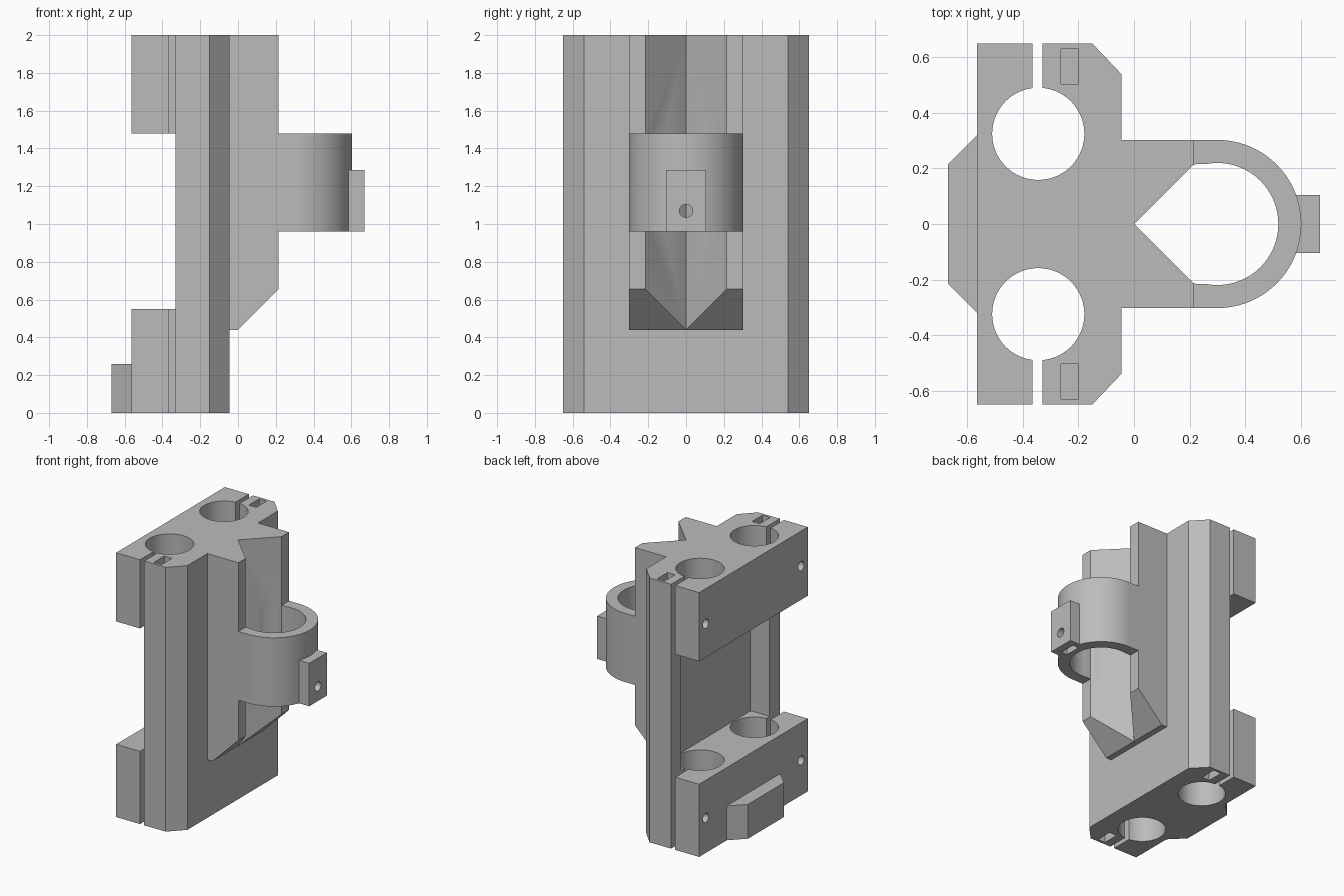
import bpy
import bmesh
import math
from mathutils import Matrix

cube = bpy.data.objects.get("Cube")
if cube:
    bpy.data.objects.remove(cube, do_unlink=True)

grey = bpy.data.materials.new("plain grey")
grey.use_nodes = True
colour = (0.5, 0.5, 0.5, 1)
grey.diffuse_color = colour
grey.node_tree.nodes["Principled BSDF"].inputs["Base Color"].default_value = colour


def finish(name, bm):
    bmesh.ops.recalc_face_normals(bm, faces=bm.faces[:])
    mesh = bpy.data.meshes.new(name)
    bm.to_mesh(mesh)
    bm.free()
    mesh.materials.append(grey)
    ob = bpy.data.objects.new(name, mesh)
    bpy.context.collection.objects.link(ob)
    return ob


def prism(name, points, low, high, axis="z"):
    """Extrude an outline: xy outline along z, or xz outline along y."""
    bm = bmesh.new()
    place = (lambda a, b: (a, b, low)) if axis == "z" else (lambda a, b: (a, low, b))
    face = bm.faces.new([bm.verts.new(place(a, b)) for a, b in points])
    new = bmesh.ops.extrude_face_region(bm, geom=[face])["geom"]
    verts = [g for g in new if isinstance(g, bmesh.types.BMVert)]
    d = high - low
    bmesh.ops.translate(bm, verts=verts, vec=(0, 0, d) if axis == "z" else (0, d, 0))
    return finish(name, bm)


def box(name, x0, x1, y0, y1, z0, z1):
    return prism(name, [(x0, y0), (x1, y0), (x1, y1), (x0, y1)], z0, z1)


def rod(name, x, y, radius, z0, z1):
    pts = [(x + radius * math.cos(math.tau * i / 96), y + radius * math.sin(math.tau * i / 96))
           for i in range(96)]
    return prism(name, pts, z0, z1)


def screw(name, x0, x1, y, z, radius=0.035):
    bm = bmesh.new()
    bmesh.ops.create_cone(bm, cap_ends=True, segments=24, radius1=radius, radius2=radius,
                          depth=x1 - x0,
                          matrix=Matrix.Translation(((x0 + x1) / 2, y, z))
                          @ Matrix.Rotation(math.pi / 2, 4, "Y"))
    return finish(name, bm)


def combine(target, other, operation):
    mod = target.modifiers.new(operation, "BOOLEAN")
    mod.operation = operation
    mod.solver = "EXACT"
    mod.object = other
    bpy.context.view_layer.objects.active = target
    bpy.ops.object.modifier_apply(modifier=mod.name)
    bpy.data.objects.remove(other, do_unlink=True)


def add(other):
    combine(body, other, "UNION")


def cut(other):
    combine(body, other, "DIFFERENCE")


BLOCK_LOW, BLOCK_HIGH = 0.55, 1.48
COLLAR_LOW, COLLAR_HIGH = 0.96, 1.48
CX, OUTER, INNER = 0.3, 0.303, 0.22

# Main carriage with chamfered front corners
body = prism("carriage_body", [(-0.565, -0.65), (-0.15, -0.65), (-0.045, -0.54),
                               (-0.045, 0.54), (-0.15, 0.65), (-0.565, 0.65)], 0, 2)

# Open the rear between the upper and lower clamp blocks, with a deeper pocket
cut(box("rear_gap", -0.8, -0.33, -0.8, 0.8, BLOCK_LOW, BLOCK_HIGH))
cut(box("rear_pocket", -0.5, -0.17, -0.53, 0.53, BLOCK_LOW, BLOCK_HIGH))

# Rear stop lug
add(prism("stop_lug", [(-0.67, -0.215), (-0.565, -0.32), (-0.5, -0.32),
                       (-0.5, 0.32), (-0.565, 0.32), (-0.67, 0.215)], 0, 0.26))

# Cradle with a sloping underside
add(prism("cradle", [(-0.1, 0.44), (0, 0.44), (0.215, 0.655), (0.215, 2), (-0.1, 2)],
          -OUTER, OUTER, "y"))

# Round collar and its screw tab
arc = [(CX + OUTER * math.cos(a), OUTER * math.sin(a))
       for a in [math.pi * (i / 48 - 0.5) for i in range(49)]]
add(prism("collar", [(0.1, -OUTER)] + arc + [(0.1, OUTER)], COLLAR_LOW, COLLAR_HIGH))
add(box("screw_tab", 0.56, 0.67, -0.105, 0.105, COLLAR_LOW, 1.285))

# V seat and collar bore
cut(prism("v_seat", [(0, 0), (0.215, -0.215), (CX, -0.218), (CX, 0.218), (0.215, 0.215)],
          -0.1 + BLOCK_LOW - 0.1, 2.1))
cut(rod("collar_bore", CX, 0, INNER, COLLAR_LOW, COLLAR_HIGH))
cut(screw("collar_screw_hole", 0.45, 0.8, 0, 1.07))
cut(box("collar_nut_slot", 0.56, 0.61, -0.062, 0.062, 0.9, 1.13))

# Rod bores, clamp slits, nut slots and clamp screws on both sides
for side in (-1, 1):
    cut(rod("rod_bore", -0.345, side * 0.325, 0.166, -0.1, 2.1))
    y0, y1 = sorted((side * 0.4, side * 0.8))
    cut(box("clamp_slit", -0.365, -0.33, y0, y1, -0.1, 2.1))
    s0, s1 = sorted((side * 0.505, side * 0.63))
    for z0, z1, screw_z in ((-0.1, 0.33, 0.265), (1.67, 2.1, 1.735)):
        cut(box("nut_slot", -0.263, -0.2, s0, s1, z0, z1))
        cut(screw("clamp_screw_hole", -0.7, -0.19, side * 0.57, screw_z))

bpy.ops.object.select_all(action="DESELECT")
body.select_set(True)
bpy.context.view_layer.objects.active = body
bpy.ops.object.shade_smooth_by_angle(angle=math.radians(25))
